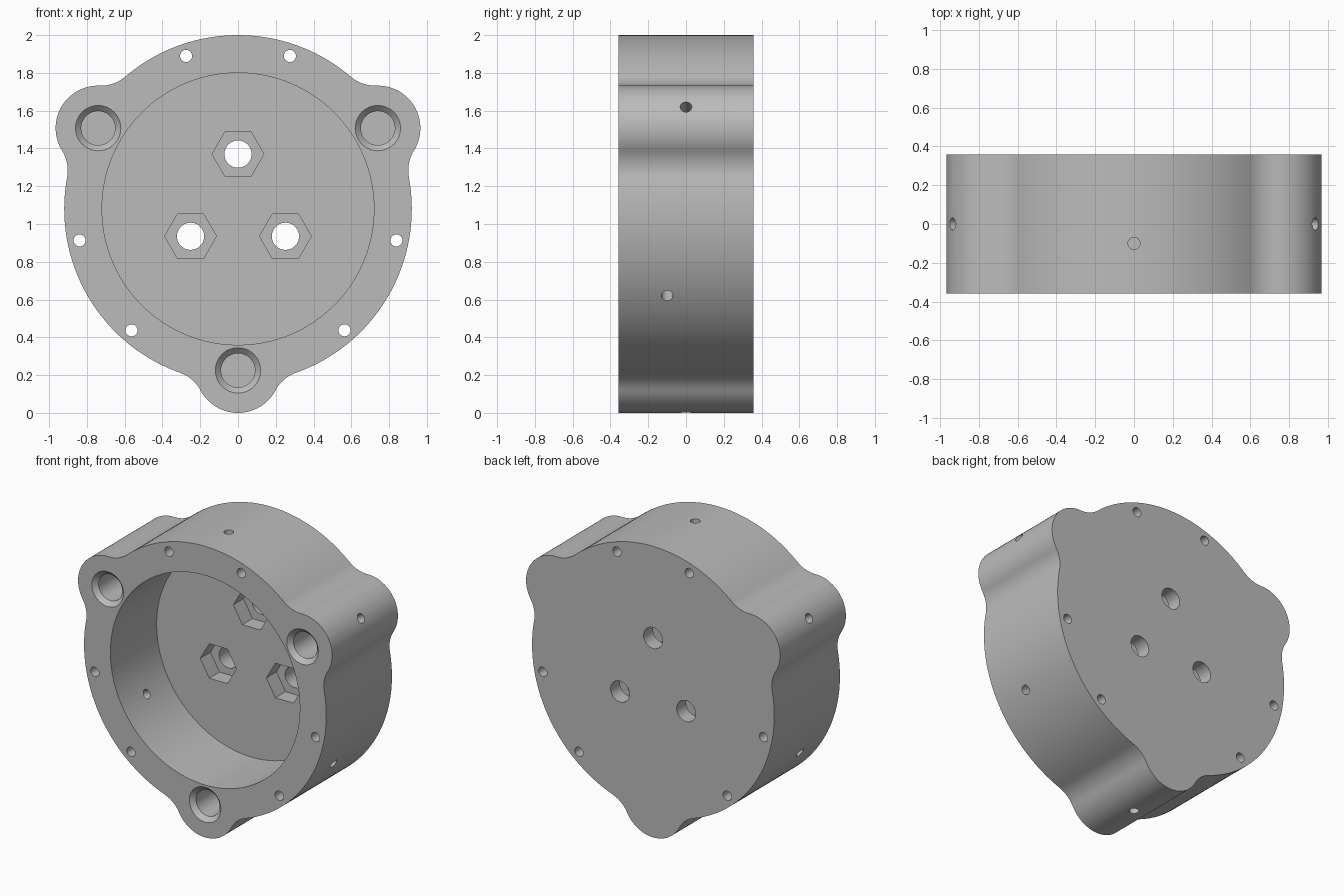
import bpy, bmesh
from math import radians, degrees, cos, sin, acos, atan2
from mathutils import Vector

if "Cube" in bpy.data.objects:
    bpy.data.objects.remove(bpy.data.objects["Cube"])

CZ = 1.08            # height of the housing axis
HALF = 0.357         # half thickness
R = 0.92             # main disc radius
LUG_D, LUG_R = 0.855, 0.225
FILLET = 0.2
FLOOR = 0.145        # y of the pocket floor
LUGS = (30, 150, 270)

grey = bpy.data.materials.new("grey metal")
grey.use_nodes = True
colour = (0.5, 0.5, 0.5, 1)
grey.diffuse_color = colour
grey.node_tree.nodes["Principled BSDF"].inputs["Base Color"].default_value = colour


def polar(dist, deg, y=0.0):
    """Point at a distance and angle around the housing axis."""
    a = radians(deg)
    return Vector((dist * cos(a), y, CZ + dist * sin(a)))


def arc(centre, r, a, b, n):
    step = (b - a) / n
    return [centre + polar(r, a + step * i) - polar(0, 0) for i in range(n)]


def new_object(name, bm):
    bmesh.ops.recalc_face_normals(bm, faces=bm.faces)
    mesh = bpy.data.meshes.new(name)
    bm.to_mesh(mesh)
    bm.free()
    mesh.materials.append(grey)
    obj = bpy.data.objects.new(name, mesh)
    bpy.context.collection.objects.link(obj)
    return obj


# Housing outline: disc with three filleted lugs
d = R + FILLET
theta = acos((d * d + LUG_D ** 2 - (LUG_R + FILLET) ** 2) / (2 * d * LUG_D))
beta = degrees(atan2(d * sin(theta), d * cos(theta) - LUG_D))
theta = degrees(theta)
outline = []
for p in LUGS:
    q = p + 120
    outline += arc(polar(LUG_D, p), LUG_R, p - beta, p + beta, 28)
    outline += arc(polar(d, p + theta), FILLET, p + beta + 180, p + theta + 180, 12)
    outline += arc(polar(0, 0), R, p + theta, q - theta, 40)
    outline += arc(polar(d, q - theta), FILLET, q - theta + 180, q - beta + 180, 12)

bm = bmesh.new()
face = bm.faces.new([bm.verts.new((v.x, -HALF, v.z)) for v in outline])
ext = bmesh.ops.extrude_face_region(bm, geom=[face])
bmesh.ops.translate(bm, vec=(0, 2 * HALF, 0),
                    verts=[g for g in ext["geom"] if isinstance(g, bmesh.types.BMVert)])
housing = new_object("housing", bm)


def cut(start, end, r1, r2=None, sides=32):
    """Subtract a cylinder, cone or prism running from start to end."""
    axis = end - start
    bm = bmesh.new()
    bmesh.ops.create_cone(bm, cap_ends=True, segments=sides, radius1=r1,
                          radius2=r1 if r2 is None else r2, depth=axis.length)
    rot = axis.to_track_quat("Z", "Y").to_matrix()
    bmesh.ops.rotate(bm, matrix=rot, verts=bm.verts)
    bmesh.ops.translate(bm, vec=(start + end) / 2, verts=bm.verts)
    # Prisms along the axis keep a corner pointing sideways
    if sides == 6 and max(abs(v.co.x - start.x) for v in bm.verts) < 0.99 * r1:
        turn = Vector((0, 0, 1)).rotation_difference(Vector((1, 0, 0))).to_matrix()
        bmesh.ops.rotate(bm, matrix=turn, cent=start, verts=bm.verts)
    cutter = new_object("cutter", bm)
    cutter.hide_render = True
    mod = housing.modifiers.new("cut", "BOOLEAN")
    mod.operation = "DIFFERENCE"
    mod.solver = "EXACT"
    mod.object = cutter
    bpy.context.view_layer.objects.active = housing
    bpy.ops.object.modifier_apply(modifier=mod.name)
    bpy.data.objects.remove(cutter)


# Round front pocket
cut(polar(0, 0, -0.5), polar(0, 0, FLOOR), 0.72, sides=128)

for a in LUGS:
    # Chamfered blind hole in each lug, with its radial screw hole
    cut(polar(LUG_D, a, -HALF - 0.01), polar(LUG_D, a, -HALF + 0.03), 0.13, 0.09, 48)
    cut(polar(LUG_D, a, -0.34), polar(LUG_D, a, FLOOR), 0.09, sides=48)
    cut(polar(1.2, a), polar(LUG_D, a), 0.031, sides=24)
    # Radial hole through the wall opposite each lug
    cut(polar(1.1, a + 180, -0.1), polar(0.6, a + 180, -0.1), 0.031, sides=24)
    # Pair of cover screw holes
    for s in (-18.75, 18.75):
        hole = a + 180 + s
        cut(polar(LUG_D, hole, -0.5), polar(LUG_D, hole, 0.5), 0.032, sides=24)
    # Hexagonal nut recess and bolt hole in the floor
    b = a + 60
    cut(polar(0.29, b, FLOOR - 0.1), polar(0.29, b, FLOOR + 0.11), 0.137, sides=6)
    cut(polar(0.29, b, 0), polar(0.29, b, 0.5), 0.072, sides=40)

bpy.ops.object.select_all(action="DESELECT")
housing.select_set(True)
bpy.context.view_layer.objects.active = housing
bpy.ops.object.shade_smooth_by_angle(angle=radians(30))
